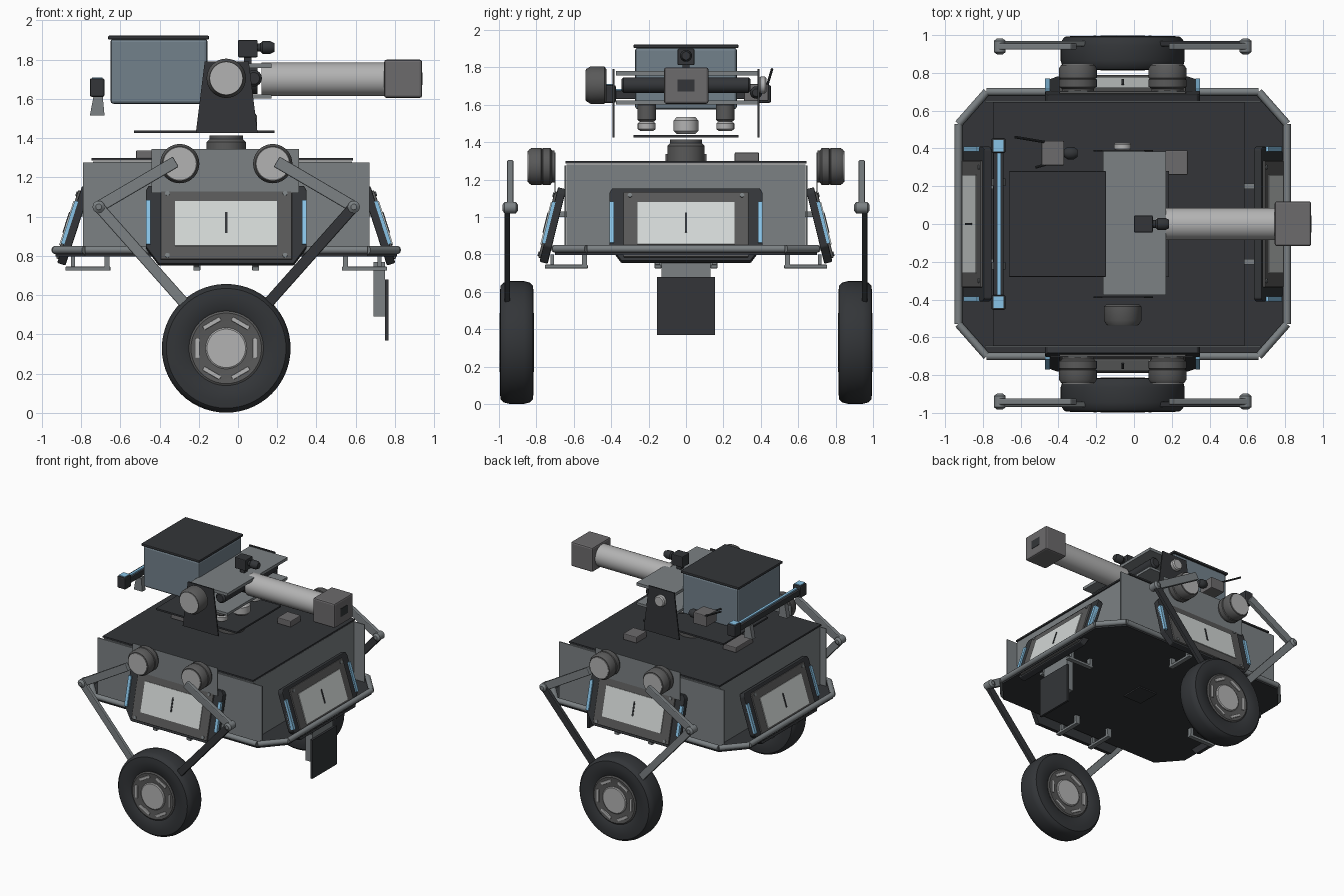
import bpy, bmesh, math
from mathutils import Vector, Matrix

if "Cube" in bpy.data.objects:
    bpy.data.objects.remove(bpy.data.objects["Cube"])

CX = -0.06  # hull centre in x


def material(name, c):
    m = bpy.data.materials.new(name)
    m.diffuse_color = (*c, 1)
    m.use_nodes = True
    m.node_tree.nodes["Principled BSDF"].inputs["Base Color"].default_value = m.diffuse_color
    return m


DARK = material("dark", (0.033, 0.036, 0.040))
GUN = material("gunmetal", (0.20, 0.22, 0.23))
STEEL = material("steel", (0.45, 0.45, 0.45))
RIM = material("rim", (0.1, 0.1, 0.1))
GREY = material("warm_grey", (0.15, 0.145, 0.15))
BLUE = material("light_strip", (0.25, 0.55, 0.8))
CASE = material("case_blue", (0.17, 0.22, 0.26))
PALE = material("pale", (0.65, 0.68, 0.67))
I = Matrix.Identity(4)


def finish(name, bm, mat, M=I, bevel=0, smooth=False):
    bmesh.ops.recalc_face_normals(bm, faces=bm.faces)
    me = bpy.data.meshes.new(name)
    bm.to_mesh(me)
    bm.free()
    ob = bpy.data.objects.new(name, me)
    bpy.context.collection.objects.link(ob)
    ob.matrix_world = M
    me.materials.append(mat)
    if bevel:
        b = ob.modifiers.new("bevel", 'BEVEL')
        b.width, b.segments, b.limit_method = bevel, 2, 'ANGLE'
    if smooth:
        bpy.ops.object.select_all(action='DESELECT')
        ob.select_set(True)
        bpy.context.view_layer.objects.active = ob
        bpy.ops.object.shade_smooth_by_angle(angle=math.radians(35))
    return ob


def box(name, x, y, z, mat=GUN, bevel=0, M=I):
    bm = bmesh.new()
    bmesh.ops.create_cube(bm, size=1)
    for v in bm.verts:
        v.co = [(a + b) / 2 + c * abs(b - a) for (a, b), c in zip((x, y, z), v.co)]
    return finish(name, bm, mat, M, bevel)


def prism(name, pts, y0, y1, mat, M=I, bevel=0, flat=False):
    """Outline in x,z extruded along y (or in x,y extruded along z when flat)."""
    bm = bmesh.new()
    put = (lambda a, b, d: (a, b, d)) if flat else (lambda a, b, d: (a, d, b))
    f = bm.faces.new([bm.verts.new(put(a, b, y0)) for a, b in pts])
    r = bmesh.ops.extrude_face_region(bm, geom=[f])
    bmesh.ops.translate(bm, verts=[v for v in r['geom'] if isinstance(v, bmesh.types.BMVert)],
                        vec=put(0, 0, y1 - y0))
    return finish(name, bm, mat, M, bevel)


def lathe(name, prof, loc, axis, mat, n=40):
    """Profile of (radius, height) turned about an axis direction."""
    bm = bmesh.new()
    rings = [[bm.verts.new((r * math.cos(t * math.tau / n), r * math.sin(t * math.tau / n), h))
              for t in range(n)] for r, h in prof]
    for a, b in zip(rings, rings[1:]):
        for i in range(n):
            bm.faces.new((a[i], a[(i + 1) % n], b[(i + 1) % n], b[i]))
    bm.faces.new(rings[0])
    bm.faces.new(rings[-1])
    M = Matrix.Translation(loc) @ Vector(axis).to_track_quat('Z', 'Y').to_matrix().to_4x4()
    return finish(name, bm, mat, M, smooth=True)


def cyl(name, p, q, r, mat=GUN, n=32, c=0.0):
    d = Vector(q) - Vector(p)
    L = d.length
    prof = [(r - c, 0), (r, c), (r, L - c), (r - c, L)] if c else [(r, 0), (r, L)]
    return lathe(name, prof, p, d, mat, n)


def arm(name, p, q, w, t, mat):
    """Flat link in the x-z plane."""
    d = Vector(q) - Vector(p)
    M = Matrix.Translation(p) @ Matrix.Rotation(-math.atan2(d.z, d.x), 4, 'Y')
    return box(name, (0, d.length), (-t / 2, t / 2), (-w / 2, w / 2), mat, 0.006, M)


# hull with overhanging side walls, deck and floor pan
box("hull", (-0.74, 0.58), (-0.64, 0.64), (0.80, 1.28))
box("deck_plate", (-0.747, 0.585), (-0.645, 0.645), (1.285, 1.298), DARK)
octagon = [(CX + a * x, b * y) for a, b, pts in ((1, 1, ((.87, .53), (.72, .70))), (-1, 1, ((.72, .70), (.87, .53))),
           (-1, -1, ((.87, .53), (.72, .70))), (1, -1, ((.72, .70), (.87, .53)))) for x, y in pts]
prism("floor_pan", octagon, 0.797, 0.815, DARK, flat=True)
box("floor_hatch", (-0.14, 0.02), (-0.09, 0.09), (0.787, 0.80), DARK)
for p, q in zip(octagon, octagon[1:] + octagon[:1]):
    cyl("bumper_rail", (*p, 0.83), (*q, 0.83), 0.021, n=12)

# four tilted light panels with struts and hooks underneath
outline = [(-.345, -.2), (-.41, -.11), (-.41, .185), (-.395, .21), (.395, .21), (.41, .185), (.41, -.11), (.345, -.2)]
for k in range(4):
    end = k % 2
    base = Matrix.Translation((CX, 0, 0)) @ Matrix.Rotation(k * math.pi / 2, 4, 'Z')
    d, tilt = (0.80, 18) if end else (0.735, 14)
    M = base @ Matrix.Translation((0, -d, 0.955)) @ Matrix.Rotation(-math.radians(tilt), 4, 'X')
    prism("panel_frame", outline, 0, 0.045, DARK, M, 0.006)
    box("panel_bezel", (-.335, .335), (-.012, .01), (-.18, .185), RIM, 0.005, M)
    box("panel_window", (-.26, .26), (-.018, 0), (-.11, .125), PALE, 0, M)
    box("panel_slit", (-.006, .006), (-.022, 0), (-.045, .065), DARK, 0, M)
    for s in (-1, 1):
        box("panel_light_strip", (s * .385, s * .41), (-.012, .02), (-.10, .13), BLUE, 0, M)
        for z in (-.16, .165):
            lathe("panel_screw", [(.012, 0), (.012, .006)], M @ Vector((s * .30, -.012, z)),
                  M.to_3x3() @ Vector((0, -1, 0)), GUN, 10)
        box("panel_strut", (s * .2 - .015, s * .2 + .015), (-d + .02, -.6), (1.0, 1.03), GUN, 0, base)
        r = d + .02
        box("hook_bar", (s * .15 - .018, s * .15 + .018), (-r, -r + .23), (.725, .745), GUN, 0.004, base)
        box("hook_post", (s * .15 - .018, s * .15 + .018), (-r + .20, -r + .225), (.74, .80), GUN, 0, base)
        box("hook_brace", (s * .15 - .012, s * .15 + .012), (-r + .03, -r + .05), (.74, .80), GUN, 0, base)

# wheels, side walls and five-bar legs on both sides
tyre = [(.18, -.07), (.20, -.085), (.27, -.09), (.305, -.086), (.32, -.07), (.328, -.04), (.328, .04),
        (.32, .07), (.305, .086), (.27, .09), (.20, .085), (.18, .07)]
for s in (-1, 1):
    wc = Vector((CX, s * 0.905, 0.329))
    out = Vector((0, s, 0))
    lathe("tyre", tyre, wc, out, DARK, 56)
    for side in (-1, 1):
        lathe("wheel_rim", [(.19, .05), (.19, .082), (.18, .088), (.12, .08)], wc, out * side, RIM)
        lathe("wheel_hub", [(.105, .05), (.105, .087), (.098, .092)], wc, out * side, STEEL)
        for j in range(6):
            R = Matrix.Translation(wc) @ Matrix.Rotation(j * math.pi / 3, 4, 'Y')
            y = s * side
            box("rim_slot", (.135, .157), sorted((y * .07, y * .092)), (-.05, .05), STEEL, 0.004, R)
    box("side_wall", (-.79, .67), sorted((s * .642, s * .650)), (.80, 1.275))
    box("motor_bracket", (-.44, .31), sorted((s * .698, s * .704)), (1.12, 1.345))
    for a in (-1, 1):
        hip = Vector((CX + a * .237, s * .704, 1.27))
        lathe("hip_motor", [(.085, 0), (.085, .012), (.1, .022), (.1, .06), (.094, .065), (.1, .07), (.1, .12),
                            (.088, .138)], hip, out, RIM)
        lathe("hip_motor_face", [(.082, .12), (.082, .143)], hip, out, STEEL)
        knee = Vector((CX + a * .65, s * .94, 1.05))
        top = Vector((hip.x + a * .02, s * .94, 1.28))
        arm("upper_link", top, knee, .06, .034, GUN)
        foot = Vector((CX + a * .17, s * .955, .51))
        kl = Vector((knee.x, s * .955, 1.05))
        arm("lower_link", kl, foot, .055, .03, GUN if a < 0 else DARK)
        lathe("knee_joint", [(.015, -.042), (.031, -.03), (.031, .03), (.015, .042)], knee, out, GUN, 20)

# hanging flap at the right end
box("flap_mount", (0.69, 0.75), (-.13, .13), (.49, .77))
box("flap", (0.75, 0.767), (-.155, .155), (.37, .68), DARK)

# deck boxes and turret base
box("deck_box", (.165, .285), (.26, .39), (1.295, 1.345), GREY, 0.006)
box("deck_box", (-.52, -.40), (-.11, .11), (1.295, 1.338), GREY, 0.006)
lathe("turret_ring", [(.1, 0), (.1, .085), (.085, .1), (.085, .118)], (CX, 0, 1.295), (0, 0, 1), RIM)
box("turret_plate", (-.53, .185), (-.28, .28), (1.425, 1.438), DARK)
lathe("turret_pivot", [(.05, 0), (.066, .015), (.066, .07), (.05, .09)], (.03, 0, 1.445), (0, 0, 1), STEEL)
for s in (-1, 1):
    lathe("support_foot", [(.035, 0), (.048, .01), (.048, .04), (.035, .05)], (0, s * .21, 1.46), (0, 0, 1), STEEL, 24)
    cyl("support_post", (0, s * .21, 1.51), (0, s * .21, 1.61), .05, RIM, 24, .01)
    prism("yoke_arm", [(-.215, 1.425), (.10, 1.425), (.055, 1.79), (-.17, 1.79)], s * .383, s * .393, DARK)

# elevation motor, cradle and axle
lathe("elevation_motor", [(.085, 0), (.1, .012), (.1, .085), (.085, .11)], (CX, -.425, 1.705), (0, -1, 0), RIM)
cyl("elevation_face", (CX, -.5, 1.705), (CX, -.538, 1.705), .082, STEEL)
cyl("elevation_cap", (CX, .39, 1.705), (CX, .43, 1.705), .045, STEEL, 24, .008)
box("cradle_top", (-.165, .17), (-.375, .385), (1.757, 1.78))
box("cradle_bottom", (-.165, .17), (-.375, .385), (1.602, 1.622))
cyl("cradle_axle", (.08, -.345, 1.705), (.08, .345, 1.705), .042, DARK, 24, .012)

# barrel
cyl("breech", (-.13, 0, 1.70), (.1, 0, 1.70), .075, DARK)
cyl("barrel", (.12, 0, 1.70), (.76, 0, 1.70), .086, STEEL, 48)
box("muzzle_block", (.745, .938), (-.117, .12), (1.605, 1.80), GREY, 0.012)
box("muzzle_port", (.92, .941), (-.045, .045), (1.67, 1.735), DARK)

# ammunition case
box("case", (-.65, -.155), (-.272, .272), (1.575, 1.905), CASE, 0.015)
box("case_lid", (-.662, -.148), (-.28, .28), (1.903, 1.922), DARK, 0.005)

# sight camera
box("sight_body", (0, .10), (-.045, .045), (1.812, 1.90), DARK, 0.006)
box("sight_post", (.03, .07), (-.02, .02), (1.775, 1.82), DARK)
lathe("sight_lens", [(.02, 0), (.022, .015), (.032, .025), (.032, .065), (.022, .085)], (.10, 0, 1.862), (1, 0, 0), DARK, 24)

# rear light bar
box("light_bar", (-.745, -.69), (-.38, .38), (1.63, 1.675), DARK, 0.006)
box("light_bar_strip", (-.725, -.705), (-.38, .38), (1.665, 1.685), BLUE)
for s in (-1, 1):
    box("light_bar_end", (-.755, -.68), sorted((s * .375, s * .455)), (1.61, 1.705), DARK, 0.01)
    box("light_bar_cap", (-.745, -.69), sorted((s * .385, s * .445)), (1.70, 1.71), BLUE)
    prism("light_bar_foot", [(-.755, 1.515), (-.68, 1.515), (-.69, 1.62), (-.735, 1.62)], s * .20, s * .24, GUN)

# side sensor with antennas
box("sensor_body", (-.49, -.37), (.31, .44), (1.62, 1.71), GREY, 0.006)
lathe("sensor_lens", [(.02, 0), (.033, .02), (.033, .05), (.02, .07)], (-.37, .375, 1.665), (1, 0, 0), DARK, 20)
for y, q in ((.32, (-.52, .30, 1.72)), (.43, (-.63, .46, 1.79))):
    cyl("antenna", (-.45, y, 1.69), q, .007, DARK, 8)
